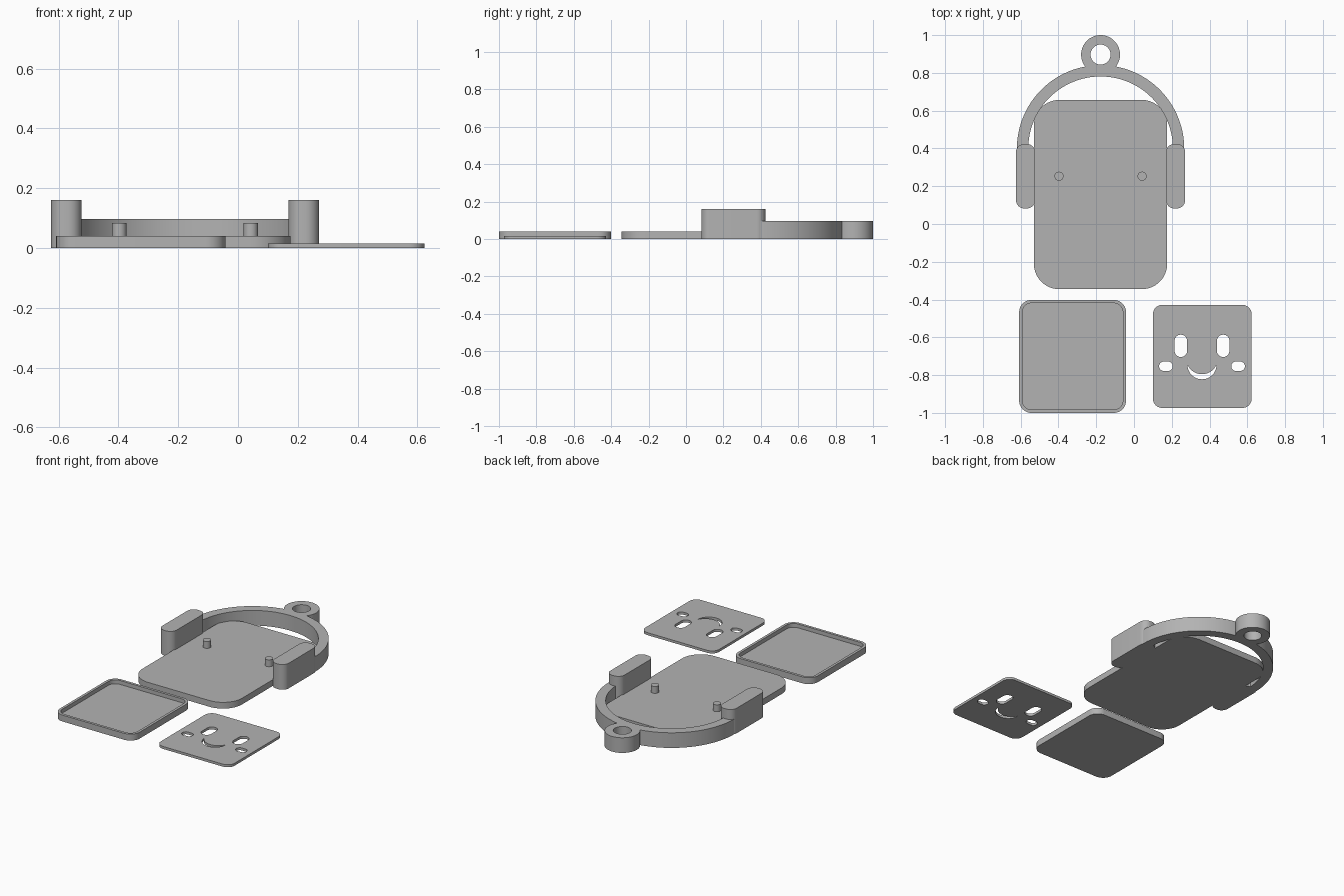
import bpy, bmesh, math
from math import pi, cos, sin, acos, asin

if "Cube" in bpy.data.objects:
    bpy.data.objects.remove(bpy.data.objects["Cube"])

grey = bpy.data.materials.new("plain_grey")
grey.diffuse_color = (0.45, 0.45, 0.45, 1)
grey.use_nodes = True
grey.node_tree.nodes["Principled BSDF"].inputs["Base Color"].default_value = grey.diffuse_color


def arc(cx, cy, r, a0, a1, n):
    return [(cx + r * cos(a0 + (a1 - a0) * i / n), cy + r * sin(a0 + (a1 - a0) * i / n))
            for i in range(n + 1)]


def circle(cx, cy, r, n=40):
    return arc(cx, cy, r, 0, 2 * pi, n)[:-1]


def rounded(x0, x1, y0, y1, r, n=10):
    """Rounded rectangle outline."""
    corners = [(x1 - r, y1 - r), (x0 + r, y1 - r), (x0 + r, y0 + r), (x1 - r, y0 + r)]
    pts = []
    for k, (cx, cy) in enumerate(corners):
        for p in arc(cx, cy, r, k * pi / 2, (k + 1) * pi / 2, n):
            if not pts or math.dist(p, pts[-1]) > 1e-5:
                pts.append(p)
    return pts


def prism(name, outlines, z0, z1):
    """Extrude an outline, with further outlines as holes, from z0 to z1."""
    cu = bpy.data.curves.new(name, 'CURVE')
    cu.dimensions = '2D'
    cu.fill_mode = 'BOTH'
    cu.extrude = (z1 - z0) / 2
    for pts in outlines:
        s = cu.splines.new('POLY')
        s.points.add(len(pts) - 1)
        for p, (x, y) in zip(s.points, pts):
            p.co = (x, y, 0, 1)
        s.use_cyclic_u = True
    tmp = bpy.data.objects.new(name + "_outline", cu)
    bpy.context.collection.objects.link(tmp)
    bpy.context.view_layer.update()
    me = bpy.data.meshes.new_from_object(tmp.evaluated_get(bpy.context.evaluated_depsgraph_get()))
    bpy.data.objects.remove(tmp)
    bm = bmesh.new()
    bm.from_mesh(me)
    bmesh.ops.remove_doubles(bm, verts=bm.verts, dist=1e-5)
    bmesh.ops.translate(bm, verts=bm.verts, vec=(0, 0, (z0 + z1) / 2))
    bmesh.ops.recalc_face_normals(bm, faces=bm.faces)
    bm.to_mesh(me)
    bm.free()
    me.name = name
    me.materials.clear()
    me.materials.append(grey)
    ob = bpy.data.objects.new(name, me)
    bpy.context.collection.objects.link(ob)
    bpy.ops.object.select_all(action='DESELECT')
    ob.select_set(True)
    bpy.context.view_layer.objects.active = ob
    bpy.ops.object.shade_smooth_by_angle(angle=math.radians(30))
    return ob


CX = -0.177  # centre line of the main piece

# Back plate with two pegs
prism("back_plate", [rounded(CX - 0.353, CX + 0.353, -0.345, 0.657, 0.135, 16)], 0, 0.04)
for side, s in (("left", -1), ("right", 1)):
    prism(side + "_peg", [circle(CX + s * 0.22, 0.253, 0.024, 28)], 0.02, 0.084)
    # Ear cups
    x = CX + s * 0.397
    prism(side + "_ear_cup", [rounded(x - 0.051, x + 0.051, 0.082, 0.424, 0.045)], 0, 0.161)

# Headband arch merged with the hanging ring
BY, RO, RI = 0.398, 0.443, 0.383
RY, RR = 0.897, 0.103
d = RY - BY
a = acos((RO * RO + d * d - RR * RR) / (2 * RO * d))
b = acos((RR * RR + d * d - RO * RO) / (2 * RR * d))
band = arc(CX, BY, RO, 0, pi / 2 - a, 32)
band += arc(CX, RY, RR, -pi / 2 + b, 1.5 * pi - b, 36)[1:]
band += arc(CX, BY, RO, pi / 2 + a, pi, 32)[1:]
band += arc(CX, BY, RI, pi, 0, 64)
prism("headband", [band, circle(CX, RY, 0.053)], 0, 0.097)

# Shallow tray: sunken floor inside a thin rim
tray = prism("tray", [rounded(-0.608, -0.042, -1.0, -0.402, 0.065)], 0, 0.041)
bm = bmesh.new()
bm.from_mesh(tray.data)
top = bmesh.ops.dissolve_faces(bm, faces=[f for f in bm.faces if f.normal.z > 0.9])["region"]
bmesh.ops.inset_region(bm, faces=top, thickness=0.017, use_even_offset=True)
floor = bmesh.ops.extrude_discrete_faces(bm, faces=top)["faces"]
bmesh.ops.translate(bm, verts=list({v for f in floor for v in f.verts}), vec=(0, 0, -0.025))
bm.to_mesh(tray.data)
bm.free()
bpy.ops.object.shade_smooth_by_angle(angle=math.radians(30))

# Face plate with cut-out eyes, cheeks and smile
FX = 0.36
cuts = []
for s in (-1, 1):
    ex, kx = FX + s * 0.112, FX + s * 0.191
    cuts.append(rounded(ex - 0.033, ex + 0.033, -0.704, -0.586, 0.0325))
    cuts.append(rounded(kx - 0.036, kx + 0.036, -0.778, -0.728, 0.0245))
t = asin(0.077 / 0.084)
smile = arc(FX, -0.745, 0.077, pi, 2 * pi, 28)
smile += arc(FX, -0.711, 0.084, -pi / 2 + t, -pi / 2 - t, 24)[1:-1]
cuts.append(smile)
prism("face_plate", [rounded(0.1, 0.623, -0.974, -0.428, 0.05)] + cuts, 0, 0.016)
